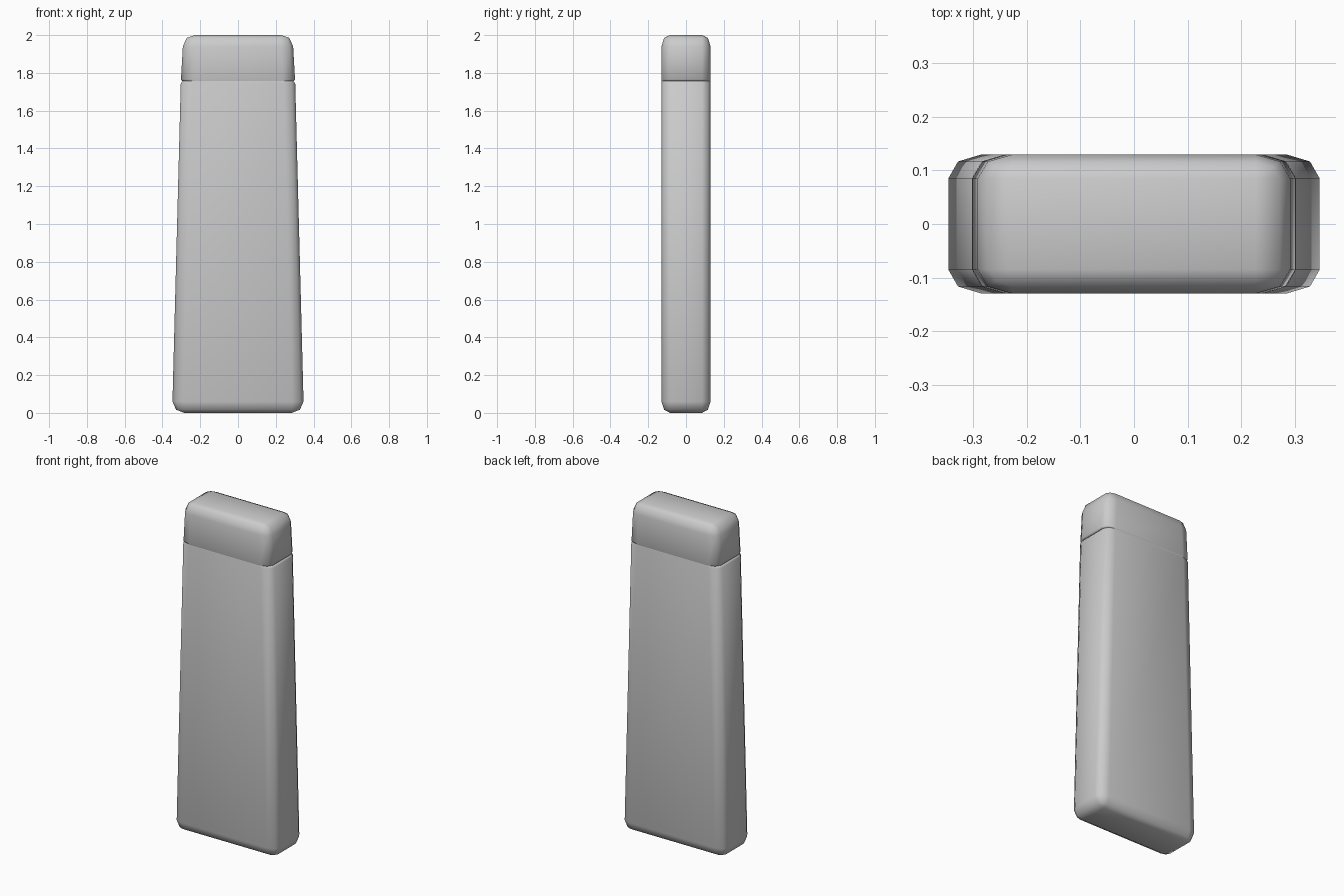
import bpy, bmesh, math

if "Cube" in bpy.data.objects:
    bpy.data.objects.remove(bpy.data.objects["Cube"])

grey = bpy.data.materials.new("plain grey")
grey.diffuse_color = (0.6, 0.6, 0.6, 1)
grey.use_nodes = True
grey.node_tree.nodes["Principled BSDF"].inputs["Base Color"].default_value = grey.diffuse_color


def ring(z, hx, hy, rx, ry):
    """Rounded rectangle with two-segment corners."""
    pts = []
    for sx, sy, order in ((1, 1, 1), (-1, 1, -1), (-1, -1, 1), (1, -1, -1)):
        corner = [(sx * (hx - rx + rx * math.cos(a)), sy * (hy - ry + ry * math.sin(a)), z)
                  for a in (0, math.pi / 4, math.pi / 2)]
        pts += corner[::order]
    return pts


def loft(name, rings):
    bm = bmesh.new()
    loops = [[bm.verts.new(p) for p in ring(*r)] for r in rings]
    n = len(loops[0])
    for a, b in zip(loops, loops[1:]):
        for i in range(n):
            j = (i + 1) % n
            bm.faces.new((a[i], a[j], b[j], b[i]))
    bm.faces.new(loops[0][::-1])
    bm.faces.new(loops[-1])
    bmesh.ops.remove_doubles(bm, verts=bm.verts, dist=0.0005)
    bmesh.ops.recalc_face_normals(bm, faces=bm.faces)
    mesh = bpy.data.meshes.new(name)
    bm.to_mesh(mesh)
    bm.free()
    mesh.materials.append(grey)
    obj = bpy.data.objects.new(name, mesh)
    bpy.context.collection.objects.link(obj)
    bpy.ops.object.select_all(action='DESELECT')
    obj.select_set(True)
    bpy.context.view_layer.objects.active = obj
    bpy.ops.object.shade_smooth_by_angle(angle=math.radians(50))


# tapered body with a rounded foot and a small lip at the seam
loft("body", [
    (0.0, 0.285, 0.085, 0, 0),
    (0.017, 0.328, 0.116, 0.043, 0.031),
    (0.06, 0.347, 0.13, 0.062, 0.045),
    (1.745, 0.303, 0.13, 0.062, 0.045),
    (1.757, 0.292, 0.129, 0.062, 0.045),
])

# rounded cap, separated from the body by a thin groove
loft("cap", [
    (1.757, 0.294, 0.129, 0.065, 0.045),
    (1.765, 0.302, 0.13, 0.065, 0.045),
    (1.94, 0.292, 0.13, 0.065, 0.045),
    (1.985, 0.272, 0.116, 0.045, 0.031),
    (2.0, 0.227, 0.085, 0, 0),
])
